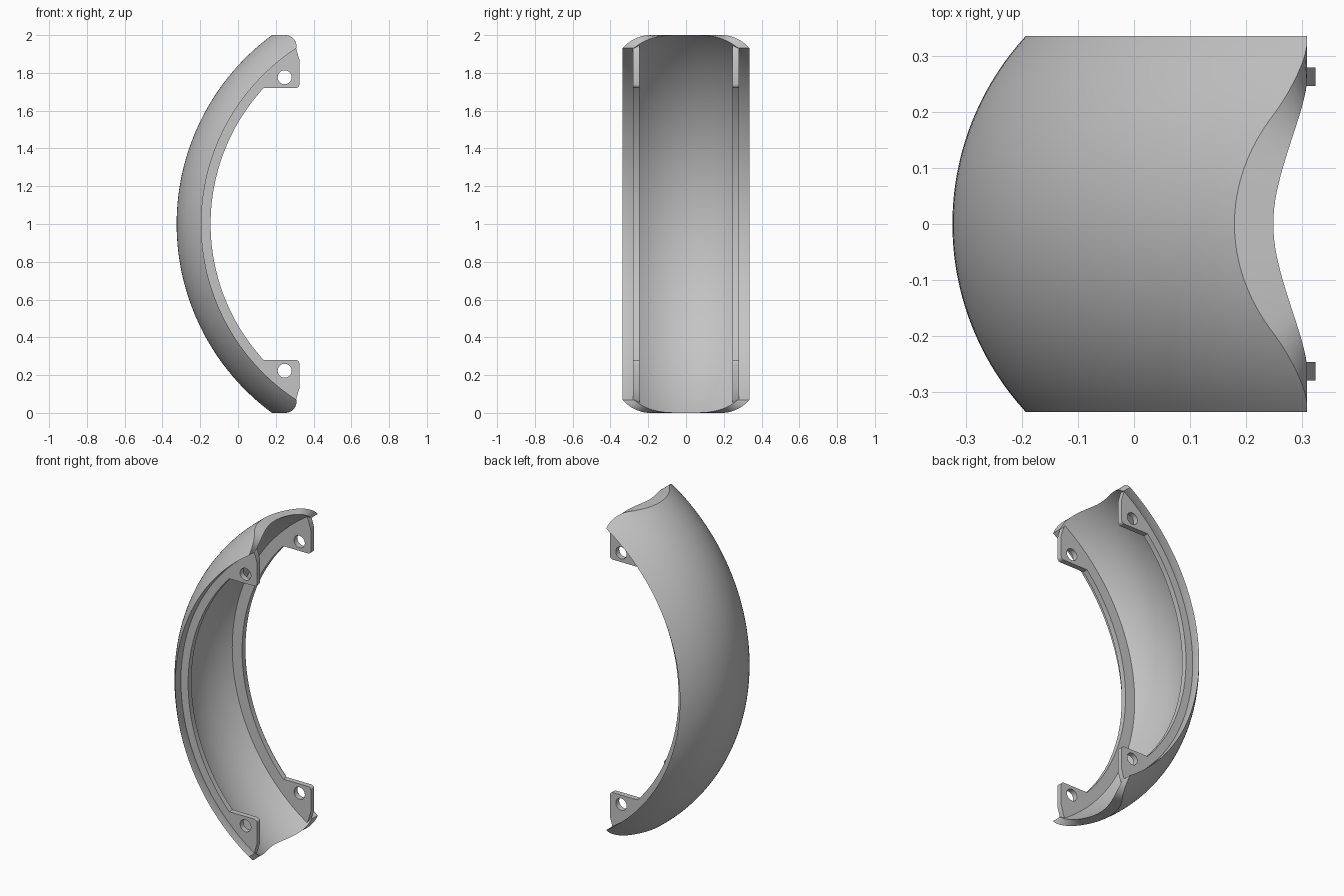
import bpy, bmesh, math

cube = bpy.data.objects.get("Cube")
if cube:
    bpy.data.objects.remove(cube, do_unlink=True)

AXIS_X, AXIS_Z = 0.918, 1.0      # wheel axis, parallel to y
CROWN_R, EDGE_R, LIP_R = 1.243, 1.112, 1.063
HALF_W, THICK = 0.336, 0.04
PLATE_IN, PLATE_OUT = 0.247, 0.28
END_X, CORNER = 0.31, 0.06       # rounded end trim
ACROSS, ALONG = 40, 96

grey = bpy.data.materials.new("plain grey")
grey.use_nodes = True
grey.diffuse_color = (0.55, 0.55, 0.55, 1)
grey.node_tree.nodes["Principled BSDF"].inputs["Base Color"].default_value = (0.55, 0.55, 0.55, 1)


def finish(bm, name):
    bmesh.ops.recalc_face_normals(bm, faces=bm.faces)
    mesh = bpy.data.meshes.new(name)
    bm.to_mesh(mesh)
    bm.free()
    mesh.materials.append(grey)
    obj = bpy.data.objects.new(name, mesh)
    bpy.context.collection.objects.link(obj)
    bpy.ops.object.select_all(action='DESELECT')
    obj.select_set(True)
    bpy.context.view_layer.objects.active = obj
    bpy.ops.object.shade_smooth_by_angle(angle=math.radians(30))


def on_arc(r, a):
    return AXIS_X - r * math.cos(a), AXIS_Z + r * math.sin(a)


def inside_trim(x, z):
    dx, dz = x - (END_X - CORNER), z - (2 - CORNER)
    if dx > 0 and dz > 0:
        return math.hypot(dx, dz) <= CORNER
    return x <= END_X and z <= 2


def end_angle(r):
    """Angle at which a circle of radius r leaves the rounded trim."""
    low, high = 0.3, 1.5
    for _ in range(40):
        mid = (low + high) / 2
        if inside_trim(*on_arc(r, mid)):
            low = mid
        else:
            high = mid
    return low


# Curved shell: crowned cross-section swept round the axis, ends trimmed
drop = CROWN_R - EDGE_R
crown = (HALF_W ** 2 + drop ** 2) / (2 * drop)
inner_crown = crown - THICK
outer, inner = [], []
for i in range(ACROSS + 1):
    t = 2 * i / ACROSS - 1
    y = t * HALF_W
    outer.append((y, CROWN_R - crown + math.sqrt(crown ** 2 - y ** 2)))
    y = t * PLATE_OUT
    r = CROWN_R - crown + math.sqrt(inner_crown ** 2 - y ** 2)
    inner.append((y, EDGE_R if i in (0, ACROSS) else max(EDGE_R, r)))

bm = bmesh.new()


def sweep(y, r):
    end = end_angle(r)
    row = []
    for k in range(ALONG + 1):
        x, z = on_arc(r, end * (2 * k / ALONG - 1))
        row.append(bm.verts.new((x, y, z)))
    return row


out_rows = [sweep(*p) for p in outer]
in_rows = [sweep(*p) for p in inner]
loop = out_rows + in_rows[::-1]
for a, b in zip(loop, loop[1:] + loop[:1]):
    for k in range(ALONG):
        bm.faces.new((a[k], a[k + 1], b[k + 1], b[k]))
for i in range(ACROSS):
    for k in (0, ALONG):
        bm.faces.new((out_rows[i][k], out_rows[i + 1][k], in_rows[i + 1][k], in_rows[i][k]))
finish(bm, "fender_shell")


# Side flanges with a drilled mounting tab at each end
def flange(name, side):
    # upper half outline, from the middle of the lip to the middle of the root
    tab_z, tab_x, fillet = 1.72, 0.325, 0.02
    lip_end = math.asin((tab_z - AXIS_Z) / LIP_R)
    half = [on_arc(LIP_R, lip_end * k / 40) for k in range(41)]
    for k in range(7):
        a = math.pi / 2 * k / 6
        half.append((tab_x - fillet + fillet * math.sin(a), tab_z + fillet - fillet * math.cos(a)))
    half += [(tab_x, 1.87), (0.307, 1.93)]
    root_r = 1.135
    root_end = math.asin(0.95 / root_r)
    half += [on_arc(root_r, root_end * (1 - k / 40)) for k in range(41)]
    mirrored = [(x, 2 - z) for x, z in half[1:-1]]
    outline = half + mirrored[::-1]
    holes = [[(0.247 + 0.037 * math.cos(math.tau * k / 32),
               zc + 0.037 * math.sin(math.tau * k / 32)) for k in range(32)]
             for zc in (1.777, 0.223)]

    bm = bmesh.new()
    edges = []
    for ring in [outline] + holes:
        vs = [bm.verts.new((x, side * PLATE_IN, z)) for x, z in ring]
        edges += [bm.edges.new((a, b)) for a, b in zip(vs, vs[1:] + vs[:1])]
    bmesh.ops.triangle_fill(bm, edges=edges, use_beauty=True)
    grown = bmesh.ops.extrude_face_region(bm, geom=bm.faces[:], use_keep_orig=True)
    moved = [g for g in grown["geom"] if isinstance(g, bmesh.types.BMVert)]
    bmesh.ops.translate(bm, verts=moved, vec=(0, side * (PLATE_OUT - PLATE_IN), 0))
    finish(bm, name)


flange("front_flange", -1)
flange("back_flange", 1)
